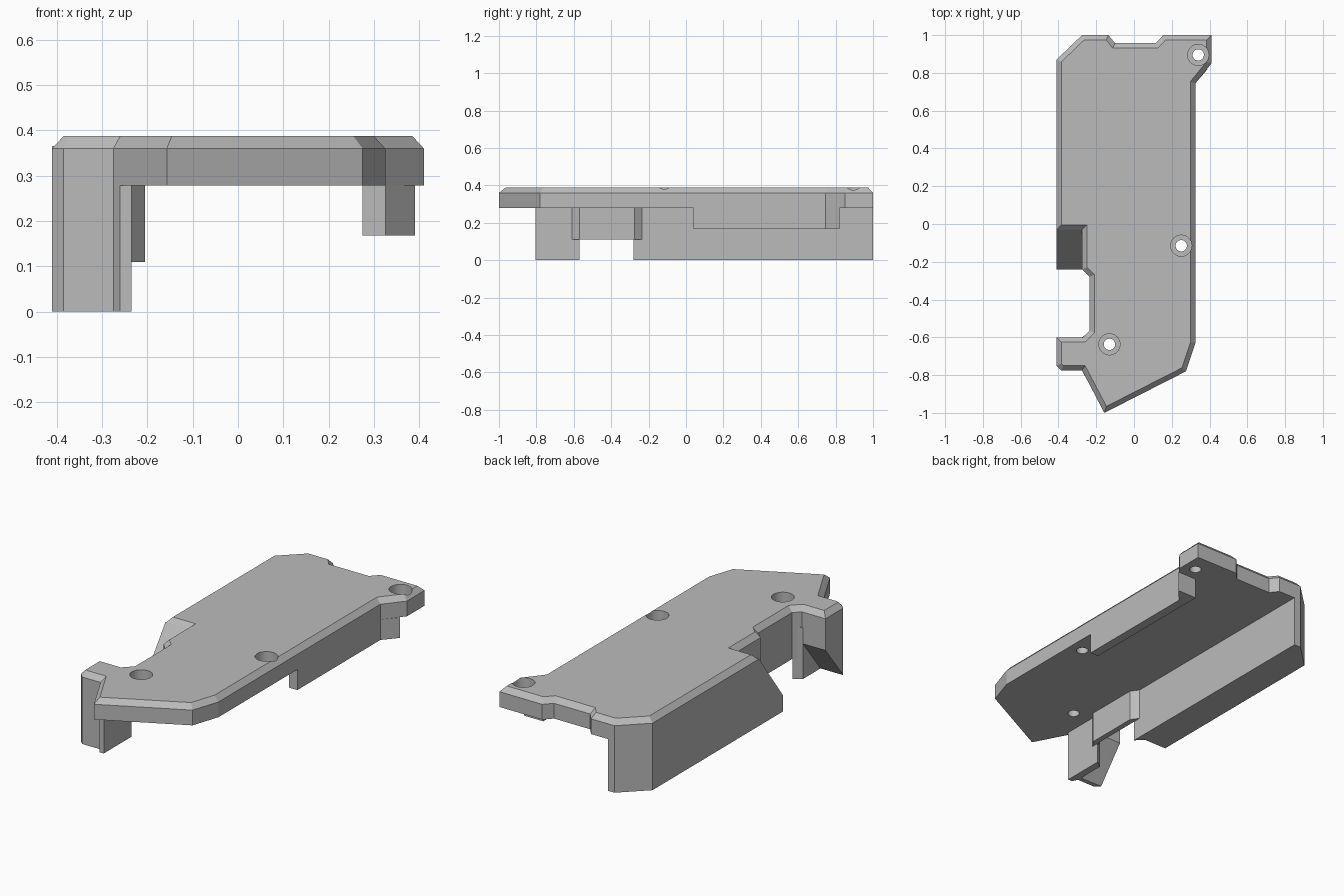
import bpy, bmesh
from mathutils import Vector

cube = bpy.data.objects.get("Cube")
if cube:
    bpy.data.objects.remove(cube, do_unlink=True)

grey = bpy.data.materials.new("mid_grey")
grey.use_nodes = True
COLOUR = (0.5, 0.5, 0.5, 1)
grey.diffuse_color = COLOUR
grey.node_tree.nodes["Principled BSDF"].inputs["Base Color"].default_value = COLOUR

TOP, RIM, UNDER = 0.388, 0.36, 0.278
INSET = 0.026


def loft(name, rings):
    """Closed solid through a stack of matching rings."""
    bm = bmesh.new()
    loops = [[bm.verts.new(p) for p in ring] for ring in rings]
    n = len(loops[0])
    for low, high in zip(loops, loops[1:]):
        for i in range(n):
            j = (i + 1) % n
            bm.faces.new((low[i], low[j], high[j], high[i]))
    bm.faces.new(loops[0][::-1])
    bm.faces.new(loops[-1])
    bmesh.ops.recalc_face_normals(bm, faces=bm.faces)
    mesh = bpy.data.meshes.new(name)
    bm.to_mesh(mesh)
    bm.free()
    mesh.materials.append(grey)
    obj = bpy.data.objects.new(name, mesh)
    bpy.context.collection.objects.link(obj)
    return obj


def upright(name, outline, z0, z1=UNDER):
    return loft(name, [[(x, y, z) for x, y in outline] for z in (z0, z1)])


def sideways(name, profile, x0, x1):
    return loft(name, [[(x, y, z) for y, z in profile] for x in (x0, x1)])


def inset(outline, amount, square_y):
    """Mitred inset of a clockwise outline; edges lying on square_y stay put."""
    pts = [Vector(p) for p in outline]
    lines = []
    for a, b in zip(pts, pts[1:] + pts[:1]):
        d = (b - a).normalized()
        dist = 0 if a.y == b.y == square_y else amount
        lines.append((a + Vector((d.y, -d.x)) * dist, d))
    result = []
    for i in range(len(pts)):
        (p, d), (q, e) = lines[i - 1], lines[i]
        t = (q - p).cross(e) / d.cross(e)
        result.append(tuple(p + d * t))
    return result


# Deck slab with a bevelled upper rim
SLOPE_Y = -0.03
outline = [
    (-0.41, SLOPE_Y), (-0.41, 0.87), (-0.275, 1.0), (-0.135, 1.0),
    (-0.1, 0.957), (0.115, 0.957), (0.155, 1.0), (0.41, 1.0),
    (0.41, 0.85), (0.325, 0.745), (0.325, -0.63), (0.275, -0.78),
    (-0.157, -1.0), (-0.275, -0.775), (-0.385, -0.775), (-0.41, -0.75),
    (-0.41, -0.6), (-0.27, -0.6), (-0.235, -0.565), (-0.235, -0.28),
    (-0.275, -0.24), (-0.275, SLOPE_Y)]
rim = inset(outline, INSET, SLOPE_Y)
deck = loft("deck", [[(x, y, UNDER) for x, y in outline],
                     [(x, y, RIM) for x, y in outline],
                     [(x, y, TOP) for x, y in rim]])


# Counterbored screw holes
def cut_cylinder(x, y, radius, z0, z1):
    bpy.ops.mesh.primitive_cylinder_add(vertices=32, radius=radius, depth=z1 - z0,
                                        location=(x, y, (z0 + z1) / 2))
    cutter = bpy.context.object
    cutter.name = "hole_cutter"
    cutter.hide_render = True
    cutter.data.materials.append(grey)
    mod = deck.modifiers.new("hole", "BOOLEAN")
    mod.operation, mod.solver, mod.object = "DIFFERENCE", "EXACT", cutter
    bpy.context.view_layer.objects.active = deck
    bpy.ops.object.modifier_apply(modifier=mod.name)
    bpy.data.objects.remove(cutter, do_unlink=True)


for hx, hy in ((0.34, 0.895), (0.25, -0.115), (-0.13, -0.637)):
    cut_cylinder(hx, hy, 0.056, 0.335, 0.5)
    cut_cylinder(hx, hy, 0.03, 0.2, 0.4)

# Long side wall, with a sloping front end beside a straight inner strip
upright("side_wall", [(-0.41, SLOPE_Y), (-0.41, 0.87), (-0.275, 1.0),
                      (-0.235, 1.0), (-0.235, SLOPE_Y)], 0)
sideways("side_wall_slope", [(SLOPE_Y, 0), (SLOPE_Y, 0.365), (-0.24, 0.085),
                             (-0.24, 0)], -0.41, -0.275)
upright("side_wall_inner_strip", [(-0.275, SLOPE_Y), (-0.235, SLOPE_Y),
                                  (-0.235, -0.28), (-0.275, -0.24)], 0)

# Front leg: slanted underside on the outside, straight post on the inside
leg = [(-0.775, UNDER), (-0.775, 0), (-0.75, 0), (-0.6, 0.19), (-0.6, UNDER)]
sideways("front_leg", leg, -0.385, -0.275)
loft("front_leg_edge", [[(-0.385, y, z) for y, z in leg],
                        [(-0.41, max(y, -0.75), z + (0.001 if y == -0.75 else 0))
                         for y, z in leg]])
upright("front_leg_post", [(-0.275, -0.775), (-0.26, -0.805), (-0.235, -0.805),
                           (-0.235, -0.57), (-0.275, -0.6)], 0)

# Web around the side recess
upright("recess_web", [(-0.27, -0.6), (-0.235, -0.565), (-0.235, -0.28),
                       (-0.275, -0.24), (-0.235, -0.235), (-0.205, -0.275),
                       (-0.205, -0.57), (-0.235, -0.61)], 0.11)

# Lower rail under the opposite edge
upright("side_rail", [(0.275, 0.04), (0.325, 0.04), (0.325, 0.745),
                      (0.39, 0.82), (0.275, 0.82)], 0.168)
